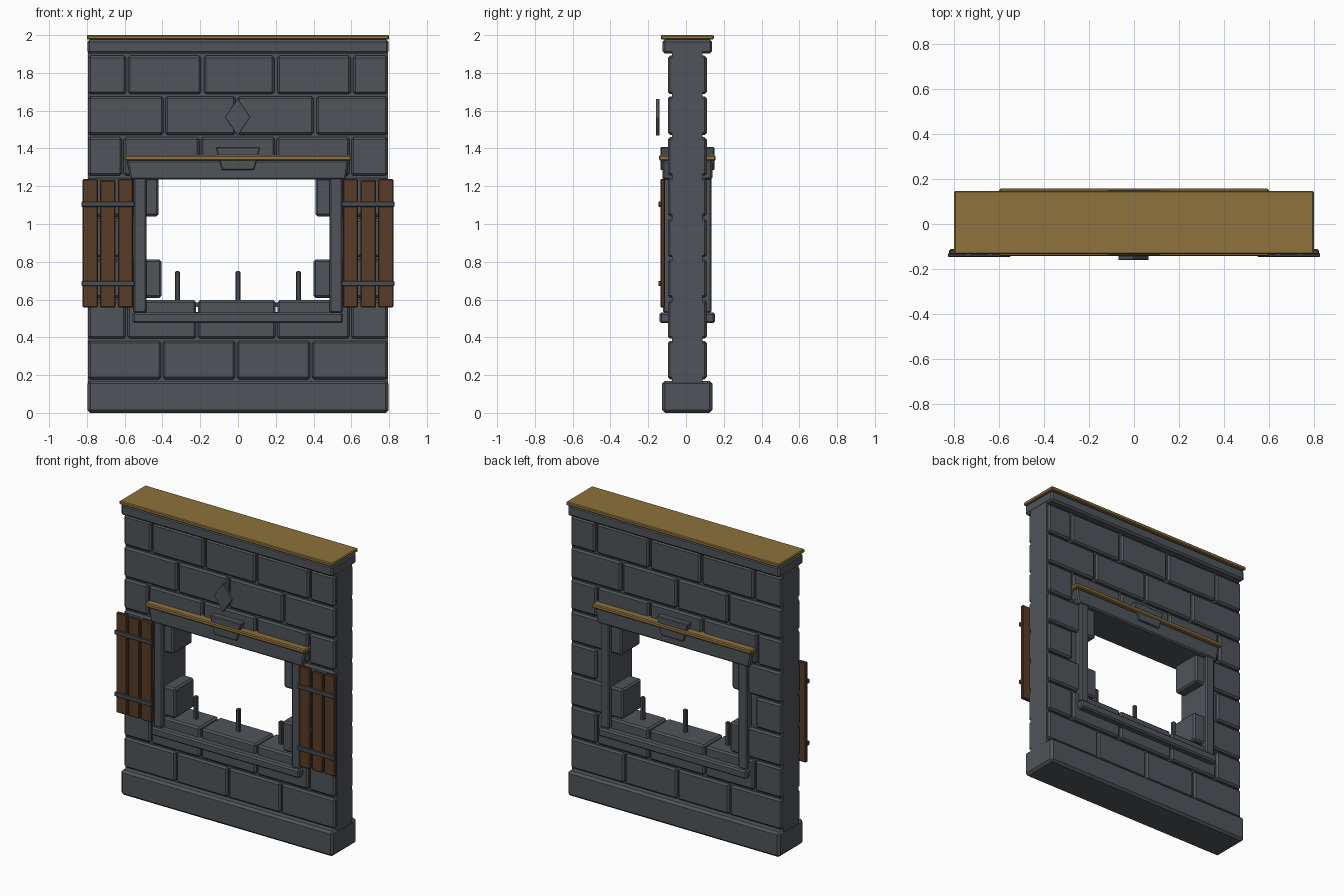
import bpy, bmesh

YC = 0.007  # centre line of the wall depth


def material(name, rgb):
    m = bpy.data.materials.new(name)
    m.diffuse_color = (*rgb, 1.0)
    return m


STONE = material("dark stone", (0.080, 0.089, 0.102))
IRON = material("iron", (0.066, 0.073, 0.084))
TRIM = material("golden wood", (0.270, 0.170, 0.046))
PLANK = material("brown wood", (0.098, 0.046, 0.021))


def prism(name, outline, y0, y1, mat, bevel=0.0):
    """Extrude an x-z outline from y0 to y1 and chamfer its edges."""
    bm = bmesh.new()
    face = bm.faces.new([bm.verts.new((x, y0, z)) for x, z in outline])
    ext = bmesh.ops.extrude_face_region(bm, geom=[face])
    for v in ext["geom"]:
        if isinstance(v, bmesh.types.BMVert):
            v.co.y = y1
    bmesh.ops.recalc_face_normals(bm, faces=bm.faces[:])
    if bevel:
        bmesh.ops.bevel(bm, geom=bm.edges[:], offset=bevel, segments=1,
                        affect='EDGES', clamp_overlap=True)
    me = bpy.data.meshes.new(name)
    bm.to_mesh(me)
    bm.free()
    me.materials.append(mat)
    ob = bpy.data.objects.new(name, me)
    bpy.context.collection.objects.link(ob)
    return ob


def box(name, x0, x1, y0, y1, z0, z1, mat, bevel=0.0):
    return prism(name, [(x0, z0), (x1, z0), (x1, z1), (x0, z1)], y0, y1, mat, bevel)


# Wall core around the window opening
CX, CY = 0.795, 0.08
for side, x0, x1, z0, z1 in (("lower", -CX, CX, 0.10, 0.535),
                             ("upper", -CX, CX, 1.25, 1.95),
                             ("left", -CX, -0.495, 0.535, 1.25),
                             ("right", 0.495, CX, 0.535, 1.25)):
    box("wall_core_" + side, x0, x1, YC - CY, YC + CY, z0, z1, STONE)

# Courses of stone blocks in running bond, split where the opening is
EVEN = [(-0.793, -0.595), (-0.585, -0.222), (-0.212, 0.198), (0.208, 0.59), (0.60, 0.793)]
COURSES = [
    [(-0.793, -0.408), (-0.398, -0.015), (-0.005, 0.382), (0.392, 0.793)],
    EVEN,
    [(-0.793, -0.405), (0.40, 0.793)],
    [(-0.793, -0.60), (0.60, 0.793)],
    [(-0.793, -0.42), (0.41, 0.793)],
    [(-0.793, -0.615), (-0.605, -0.205), (-0.195, 0.195), (0.205, 0.59), (0.60, 0.793)],
    [(-0.793, -0.395), (-0.385, -0.012), (-0.002, 0.40), (0.415, 0.793)],
    [(-0.793, -0.592), (-0.582, -0.195), (-0.18, 0.192), (0.208, 0.597), (0.61, 0.793)],
]
for r, course in enumerate(COURSES):
    z = 0.178 + r * 0.2157
    for i, (x0, x1) in enumerate(course):
        box(f"stone_block_{r}_{i}", x0, x1, YC - 0.103, YC + 0.103, z, z + 0.203, STONE, 0.011)

# Base, cap and wooden top board
box("base", -0.797, 0.797, YC - 0.133, YC + 0.133, 0.0, 0.17, STONE, 0.015)
box("cap", -0.797, 0.797, YC - 0.131, YC + 0.131, 1.902, 1.976, STONE, 0.012)
box("cap_core", -0.785, 0.785, YC - 0.11, YC + 0.11, 1.96, 1.985, STONE)
box("top_board", -0.80, 0.80, YC - 0.14, YC + 0.14, 1.976, 2.0, TRIM, 0.005)

# Window surround
box("sill", -0.558, 0.555, YC - 0.147, YC + 0.147, 0.475, 0.532, STONE, 0.01)
for side, s in (("left", -1), ("right", 1)):
    x0, x1 = sorted((s * 0.485, s * 0.552))
    box("jamb_" + side, x0, x1, YC - 0.128, YC + 0.128, 0.53, 1.245, STONE, 0.008)
prism("lintel", [(-0.57, 1.235), (0.57, 1.235), (0.588, 1.338), (-0.588, 1.338)],
      YC - 0.132, YC + 0.132, STONE, 0.009)
box("mantel_board", -0.60, 0.60, YC - 0.15, YC + 0.15, 1.336, 1.364, TRIM, 0.006)
prism("keystone", [(-0.085, 1.285), (0.085, 1.285), (0.118, 1.408), (-0.118, 1.408)],
      YC - 0.143, YC + 0.143, STONE, 0.005)

# Iron rail and spikes in the opening
box("iron_rail", -0.49, 0.49, YC - 0.012, YC + 0.012, 0.56, 0.584, IRON)
for i, x in enumerate((-0.32, 0.0, 0.32)):
    box(f"iron_spike_{i}", x - 0.013, x + 0.013, YC - 0.013, YC + 0.013, 0.56, 0.75, IRON, 0.005)

# Diamond plaque
prism("diamond_plaque", [(-0.002, 1.467), (0.066, 1.566), (-0.002, 1.663), (-0.070, 1.566)],
      -0.160, -0.140, STONE, 0.002)

# Open shutters: three planks and two iron straps each
for side, s in (("left", -1), ("right", 1)):
    for i, (a, b, top) in enumerate(((0.555, 0.635, 1.238), (0.649, 0.731, 1.23),
                                     (0.742, 0.822, 1.238))):
        x0, x1 = sorted((s * a, s * b))
        box(f"shutter_plank_{side}_{i}", x0, x1, -0.136, -0.112, 0.558, top, PLANK, 0.005)
    for i, z in enumerate((0.685, 1.105)):
        x0, x1 = sorted((s * 0.548, s * 0.828))
        box(f"shutter_strap_{side}_{i}", x0, x1, -0.146, -0.130, z - 0.014, z + 0.014, IRON, 0.003)
